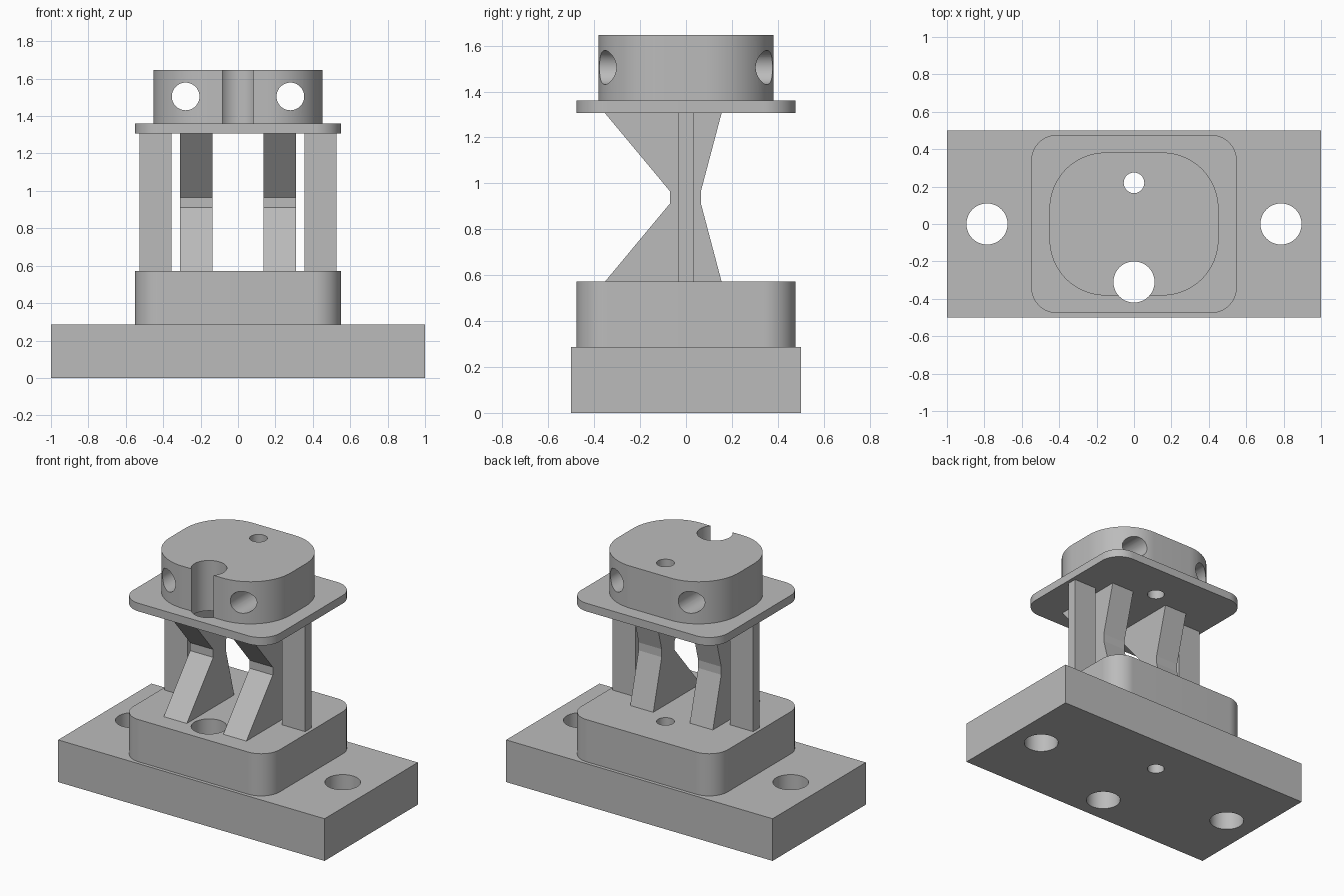
import bpy, bmesh, math
from mathutils import Matrix, Vector

cube = bpy.data.objects.get("Cube")
if cube:
    bpy.data.objects.remove(cube, do_unlink=True)

GREY = (0.5, 0.5, 0.5, 1)
mat = bpy.data.materials.new("plain grey")
mat.use_nodes = True
mat.diffuse_color = GREY
mat.node_tree.nodes["Principled BSDF"].inputs["Base Color"].default_value = GREY


def prism(name, points, direction):
    """Extrude a closed flat outline along a direction."""
    bm = bmesh.new()
    face = bm.faces.new([bm.verts.new(p) for p in points])
    new = bmesh.ops.extrude_face_region(bm, geom=[face])["geom"]
    verts = [v for v in new if isinstance(v, bmesh.types.BMVert)]
    bmesh.ops.translate(bm, verts=verts, vec=Vector(direction))
    bmesh.ops.recalc_face_normals(bm, faces=bm.faces[:])
    mesh = bpy.data.meshes.new(name)
    bm.to_mesh(mesh)
    bm.free()
    mesh.materials.append(mat)
    obj = bpy.data.objects.new(name, mesh)
    bpy.context.collection.objects.link(obj)
    return obj


def slab(name, hx, hy, z0, z1, radius=0, steps=20, cx=0):
    """Upright block with rounded vertical corners."""
    points = []
    for corner, (sx, sy) in enumerate([(1, 1), (-1, 1), (-1, -1), (1, -1)]):
        for i in range(steps + 1 if radius else 1):
            a = math.pi / 2 * (corner + i / steps)
            points.append((cx + sx * (hx - radius) + radius * math.cos(a),
                           sy * (hy - radius) + radius * math.sin(a), z0))
    return prism(name, points, (0, 0, z1 - z0))


def drill(obj, holes):
    """Cut round holes: centre, radius, and whether they run front to back."""
    for centre, radius, sideways in holes:
        bm = bmesh.new()
        turn = Matrix.Rotation(math.pi / 2, 4, "X") if sideways else Matrix()
        bmesh.ops.create_cone(bm, cap_ends=True, segments=48, radius1=radius,
                              radius2=radius, depth=4,
                              matrix=Matrix.Translation(centre) @ turn)
        mesh = bpy.data.meshes.new("cutter")
        bm.to_mesh(mesh)
        bm.free()
        mesh.materials.append(mat)
        cutter = bpy.data.objects.new("cutter", mesh)
        cutter.hide_render = True
        bpy.context.collection.objects.link(cutter)
        mod = obj.modifiers.new("hole", "BOOLEAN")
        mod.operation, mod.solver, mod.object = "DIFFERENCE", "EXACT", cutter
        bpy.context.view_layer.objects.active = obj
        bpy.ops.object.modifier_apply(modifier=mod.name)
        bpy.data.objects.remove(cutter, do_unlink=True)


def smooth(obj):
    bpy.ops.object.select_all(action="DESELECT")
    obj.select_set(True)
    bpy.context.view_layer.objects.active = obj
    bpy.ops.object.shade_smooth_by_angle(angle=math.radians(25))


# Heights of the stacked layers
BASE, BLOCK, FLANGE, HEAD, TOP = 0.286, 0.572, 1.306, 1.361, 1.647
shaft_holes = [((0, -0.31, 1), 0.11, False), ((0, 0.22, 1), 0.055, False)]
bolt_holes = [((s * 0.786, 0, 0), 0.11, False) for s in (-1, 1)]
cross_holes = [((s * 0.28, 0, 1.505), 0.074, True) for s in (-1, 1)]

# Base, pedestal, flange and head
base = slab("base_plate", 1, 0.5, 0, BASE)
drill(base, shaft_holes + bolt_holes)
pedestal = slab("pedestal", 0.55, 0.477, BASE, BLOCK, 0.14)
drill(pedestal, shaft_holes)
flange = slab("flange", 0.55, 0.477, FLANGE, HEAD, 0.14)
drill(flange, shaft_holes)
head = slab("head", 0.452, 0.382, HEAD, TOP, 0.3)
drill(head, shaft_holes + cross_holes)
for part in (base, pedestal, flange, head):
    smooth(part)

# Hourglass webs and flat outer posts on both sides
web = [(-0.353, BLOCK), (-0.07, 0.912), (-0.07, 0.966), (-0.353, FLANGE),
       (0.155, FLANGE), (0.065, 0.966), (0.065, 0.912), (0.155, BLOCK)]
for side, s in (("left", 1), ("right", -1)):
    prism(side + "_web", [(s * 0.137, y, z) for y, z in web], (s * 0.173, 0, 0))
    slab(side + "_post", 0.086, 0.033, BLOCK, FLANGE, cx=s * 0.441)
